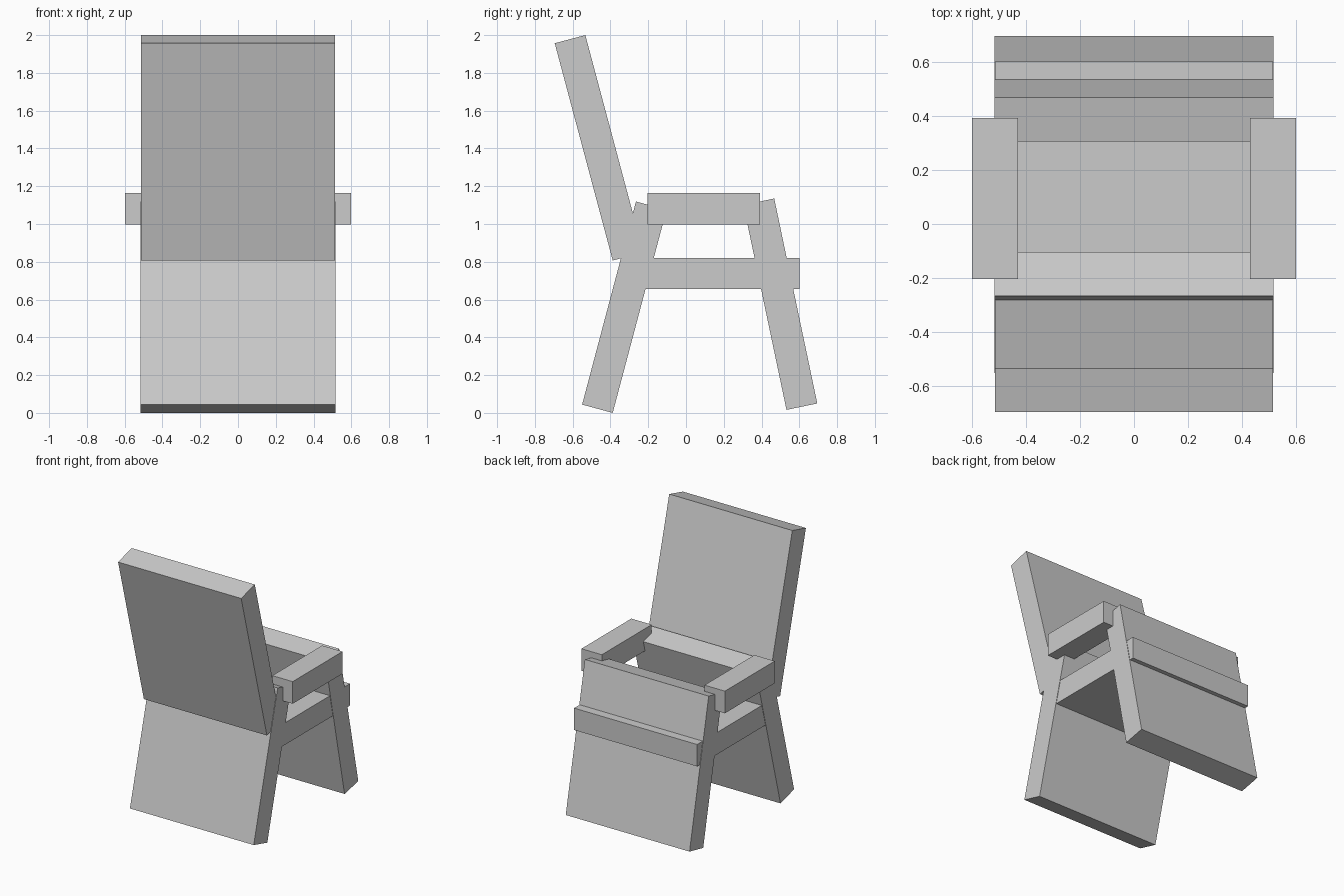
import bpy, bmesh

if "Cube" in bpy.data.objects:
    bpy.data.objects.remove(bpy.data.objects["Cube"])


def extrude_profile(name, profile, x0, x1):
    """Extrude a (y, z) outline along x into a closed flat-shaded slab."""
    bm = bmesh.new()
    face = bm.faces.new([bm.verts.new((x0, y, z)) for y, z in profile])
    ext = bmesh.ops.extrude_face_region(bm, geom=[face])
    verts = [v for v in ext["geom"] if isinstance(v, bmesh.types.BMVert)]
    bmesh.ops.translate(bm, verts=verts, vec=(x1 - x0, 0, 0))
    bmesh.ops.recalc_face_normals(bm, faces=bm.faces)
    mesh = bpy.data.meshes.new(name)
    bm.to_mesh(mesh)
    bm.free()
    obj = bpy.data.objects.new(name, mesh)
    bpy.context.collection.objects.link(obj)
    return obj


def rect(y0, y1, z0, z1):
    return [(y0, z0), (y1, z0), (y1, z1), (y0, z1)]


# Leaning backrest
extrude_profile("backrest", [(-0.695, 1.957), (-0.533, 2.0),
                             (-0.226, 0.85), (-0.388, 0.807)], -0.513, 0.513)

# Full-width slanted leg panels
extrude_profile("rear_leg", [(-0.55, 0.044), (-0.388, 0.0),
                             (-0.103, 1.075), (-0.265, 1.119)], -0.516, 0.516)
extrude_profile("front_leg", [(0.532, 0.016), (0.695, 0.05),
                              (0.467, 1.135), (0.304, 1.10)], -0.516, 0.516)

# Seat slab, running from inside the rear leg past the front leg
extrude_profile("seat", rect(-0.30, 0.60, 0.655, 0.82), -0.513, 0.513)

# Armrests on both sides
for side, label in ((-1, "left"), (1, "right")):
    extrude_profile(label + "_armrest", rect(-0.203, 0.391, 0.998, 1.165),
                    side * 0.428, side * 0.598)
